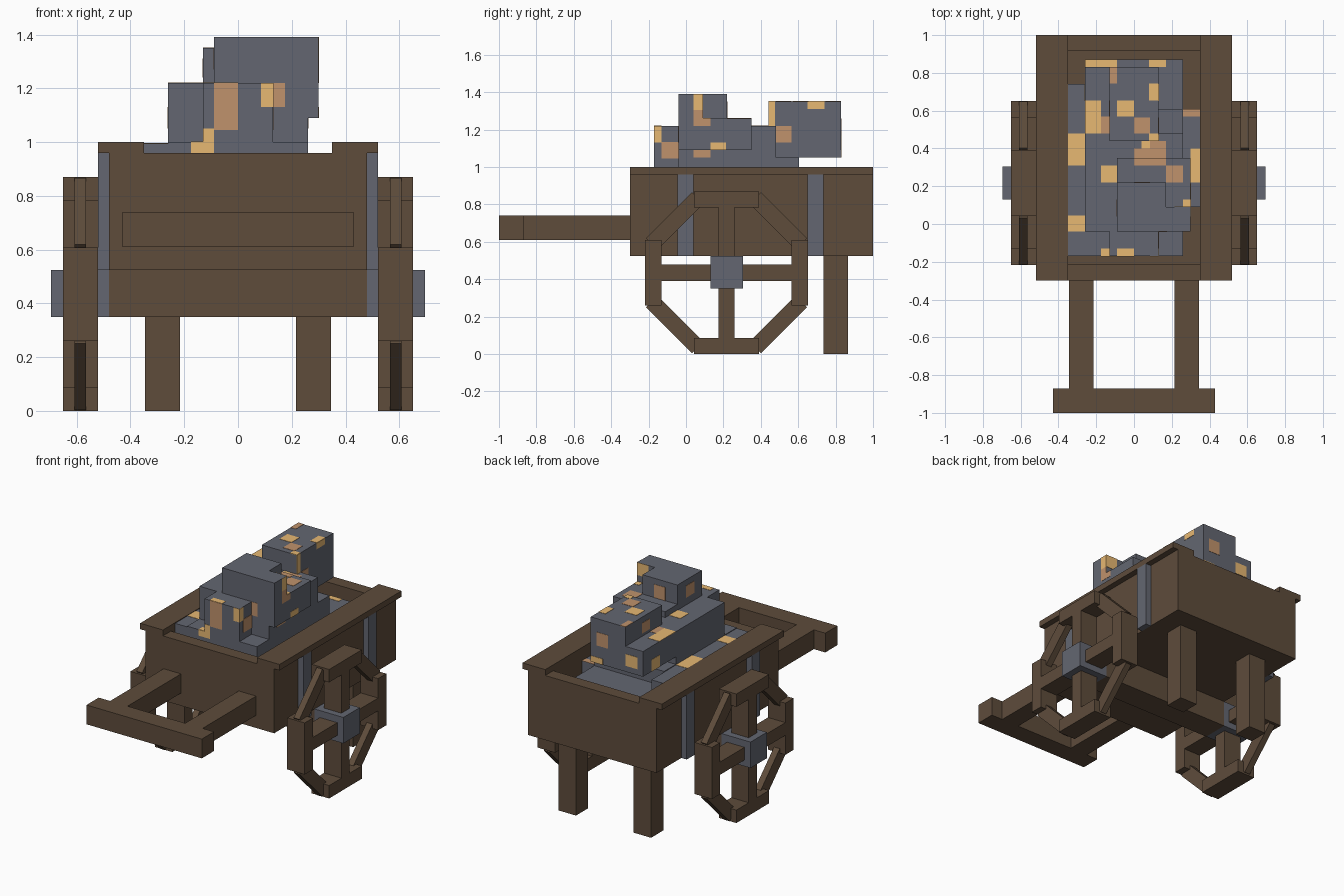
import bpy, bmesh, math
from mathutils import Matrix, Vector

cube = bpy.data.objects.get("Cube")
if cube:
    bpy.data.objects.remove(cube, do_unlink=True)


def material(name, r, g, b):
    mat = bpy.data.materials.new(name)
    mat.use_nodes = True
    mat.diffuse_color = (r, g, b, 1)
    mat.node_tree.nodes["Principled BSDF"].inputs["Base Color"].default_value = (r, g, b, 1)
    return mat


wood = material("brown wood", .112, .072, .044)
stone = material("grey stone", .126, .134, .165)
gold = material("gold ore", .80, .48, .17)
copper = material("copper ore", .53, .29, .15)


def box(name, x, y, z, mat, mirror=False, turn=None):
    """Box between (low, high) pairs, optionally turned and mirrored across x."""
    bm = bmesh.new()
    bmesh.ops.create_cube(bm, size=1)
    size = [b - a for a, b in (x, y, z)]
    centre = Vector([(a + b) / 2 for a, b in (x, y, z)])
    bm.transform(Matrix.Translation(centre) @ Matrix.Diagonal((*size, 1)))
    if turn:
        bm.transform(turn)
    mesh = bpy.data.meshes.new(name)
    bm.to_mesh(mesh)
    bm.free()
    mesh.materials.append(mat)
    obj = bpy.data.objects.new(name, mesh)
    bpy.context.collection.objects.link(obj)
    if mirror:
        obj.modifiers.new("Mirror", "MIRROR").use_axis[0] = True


# Cart body, open at the top
tall = (.525, .96)
box("floor", (-.35, .35), (-.25, .95), (.525, .61), wood)
box("side_wall", (.35, .48), (-.30, 1), tall, wood, True)
box("side_rim", (.35, .52), (-.30, 1), (.96, 1), wood, True)
box("front_wall", (-.35, .35), (-.30, -.215), tall, wood)
box("back_wall", (-.35, .35), (.915, 1), tall, wood)
for i, y in enumerate((-.045, .65)):
    box(f"side_band_{i}", (.48, .52), (y, y + .085), tall, stone, True)

# Legs and handle
box("back_leg", (.215, .345), (.735, .865), (0, .525), wood, True)
box("handle_arm", (.215, .345), (-.87, -.30), (.61, .74), wood, True)
box("handle_bar", (-.43, .43), (-1, -.87), (.61, .74), wood)

# Axle and hubs
CY, CZ, R = .217, .435, .435
box("axle", (-.48, .48), (.13, .305), (.35, .525), wood)
box("hub", (.48, .695), (.13, .305), (.35, .525), stone, True)

# Wheels: eight rim blocks around the hub, the diagonal ones narrower, and four spokes
for k in range(8):
    turn = Matrix.Translation((0, CY, CZ)) @ Matrix.Rotation(k * math.pi / 4, 4, "X")
    width = (.565, .608) if k % 2 else (.52, .65)
    box(f"wheel_rim_{k}", width, (-.174, .174), (R - .087, R), wood, True, turn)
    if k % 2 == 0:
        box(f"wheel_spoke_{k}", (.52, .65), (-.043, .043), (.05, R - .087), wood, True, turn)

# Load of stacked rocks
rocks = {
    "base": ((-.26, .26), (-.17, .605), (.61, 1)),
    "back_base": ((-.26, .26), (.605, .87), (.61, .90)),
    "right_fill": ((-.35, -.26), (-.17, .74), (.61, .995)),
    "left_fill": ((.26, .35), (.09, .61), (.61, .91)),
    "front": ((-.13, .13), (-.17, -.04), (1, 1.22)),
    "middle": ((-.26, .26), (-.04, .48), (1, 1.22)),
    "ledge": ((-.13, .26), (.48, .605), (1, 1.05)),
    "centre_low": ((-.09, .30), (-.04, .35), (1.09, 1.26)),
    "centre_top": ((-.09, .17), (-.04, .22), (1.26, 1.39)),
    "centre_corner": ((.17, .30), (-.04, .09), (1.26, 1.39)),
    "back_low": ((-.26, .13), (.44, .83), (1.05, 1.22)),
    "back_top": ((-.13, .13), (.44, .83), (1.22, 1.35)),
}
for name, (x, y, z) in rocks.items():
    box("rock_" + name, x, y, z, stone)


# Ore flecks: thin plates laid on the rock faces
def flecks(axis, side, rows):
    for i, (mat, level, a, b) in enumerate(rows):
        spans = [a, b]
        spans.insert(axis, (level - .002, level + .002))
        box(f"fleck_{side}_{i}", *spans, mat)


flecks(2, "top", [
    (gold, .90, (-.26, -.09), (.83, .87)),
    (gold, .90, (.08, .17), (.83, .87)),
    (gold, 1, (-.175, -.13), (-.17, -.13)),
    (copper, 1.35, (-.13, -.09), (.745, .83)),
    (gold, 1.35, (.08, .13), (.655, .745)),
    (gold, 1.35, (-.09, 0), (.57, .655)),
    (copper, 1.35, (0, .085), (.48, .565)),
    (gold, 1.35, (.08, .13), (.44, .48)),
    (gold, 1.22, (-.26, -.175), (.48, .655)),
    (copper, 1.22, (-.175, -.13), (.48, .57)),
    (gold, 1.22, (.04, .085), (.40, .44)),
    (copper, 1.22, (0, .17), (.35, .40)),
    (copper, 1.22, (.085, .17), (.40, .44)),
    (copper, 1.26, (0, .17), (.31, .35)),
    (gold, 1.22, (-.175, -.09), (.22, .31)),
    (copper, 1.26, (.17, .26), (.22, .31)),
    (gold, 1.26, (.26, .30), (.09, .13)),
    (gold, 1.22, (-.09, 0), (-.17, -.13)),
    (gold, .995, (-.35, -.26), (.31, .48)),
    (gold, .995, (-.35, -.26), (-.04, .045)),
    (gold, .91, (.30, .35), (.22, .40)),
    (copper, .91, (.26, .35), (.57, .61)),
])
flecks(1, "front", [
    (copper, -.17, (-.09, 0), (1.045, 1.22)),
    (gold, -.17, (-.13, -.09), (1, 1.05)),
    (gold, -.17, (-.175, -.09), (.96, 1)),
    (gold, -.17, (.085, .13), (1.13, 1.22)),
    (copper, -.04, (.13, .175), (1.13, 1.22)),
])
flecks(0, "left", [
    (gold, .13, (-.17, -.13), (1.13, 1.22)),
    (copper, .13, (-.13, -.04), (1.045, 1.135)),
    (copper, .26, (.04, .13), (1.05, 1.09)),
    (gold, .30, (.04, .09), (1.305, 1.39)),
    (copper, .30, (.04, .09), (1.22, 1.305)),
    (copper, .30, (.09, .13), (1.22, 1.26)),
    (gold, .30, (.13, .215), (1.09, 1.13)),
    (gold, .13, (.44, .475), (1.22, 1.35)),
    (copper, .13, (.48, .565), (1.13, 1.22)),
    (gold, .13, (.65, .74), (1.31, 1.35)),
])
flecks(1, "back", [
    (copper, .83, (0, .085), (1.17, 1.26)),
    (gold, .83, (-.22, -.13), (1.09, 1.17)),
    (gold, .83, (.04, .13), (1.05, 1.09)),
    (copper, .22, (0, .085), (1.26, 1.35)),
    (gold, .09, (.215, .30), (1.305, 1.39)),
])
flecks(0, "right", [
    (copper, -.13, (.57, .655), (1.24, 1.31)),
    (copper, -.09, (.04, .13), (1.27, 1.35)),
    (gold, -.26, (.65, .74), (1.05, 1.13)),
])
